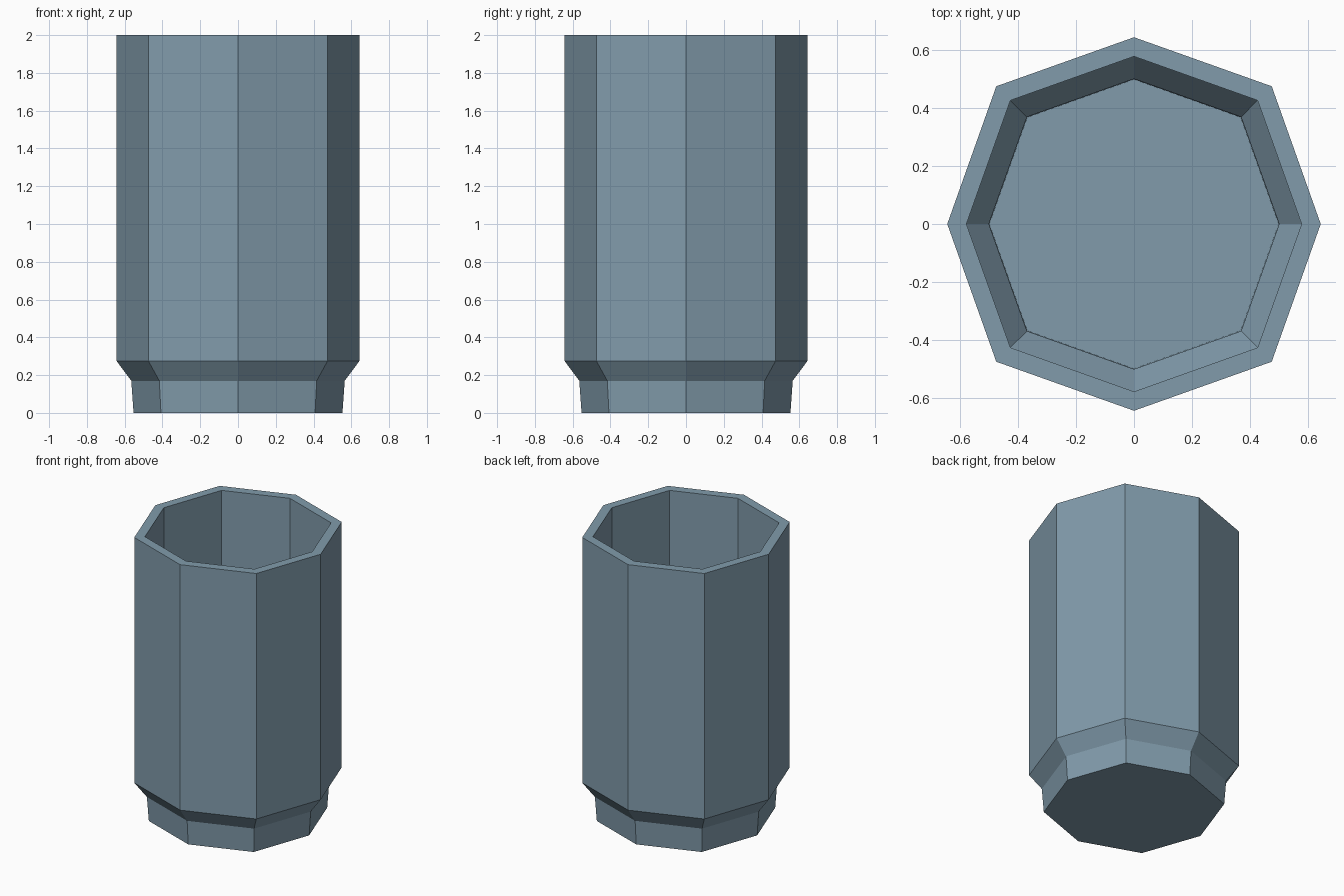
import bpy, bmesh, math

if "Cube" in bpy.data.objects:
    bpy.data.objects.remove(bpy.data.objects["Cube"])

# Material
mat = bpy.data.materials.new("blue grey")
mat.diffuse_color = (0.22, 0.33, 0.41, 1.0)
mat.use_nodes = True
mat.node_tree.nodes["Principled BSDF"].inputs["Base Color"].default_value = mat.diffuse_color

SIDES = 8
DIAGONAL = 1.043  # diagonal corners sit slightly further out than axis corners

# (axis radius, height): outside from the base up, over the rim, down inside
PROFILE = [
    (0.553, 0.0), (0.565, 0.17), (0.643, 0.275), (0.643, 2.0),
    (0.577, 2.0), (0.577, 0.30), (0.50, 0.195), (0.498, 0.06),
]


def ring(bm, radius, z):
    verts = []
    for i in range(SIDES):
        a = math.tau * i / SIDES
        r = radius * (DIAGONAL if i % 2 else 1.0)
        verts.append(bm.verts.new((r * math.cos(a), r * math.sin(a), z)))
    return verts


# Hollow octagonal cup with a stepped foot
bm = bmesh.new()
rings = [ring(bm, r, z) for r, z in PROFILE]
for lower, upper in zip(rings, rings[1:]):
    for i in range(SIDES):
        j = (i + 1) % SIDES
        bm.faces.new((lower[i], lower[j], upper[j], upper[i]))
bm.faces.new(rings[0][::-1])  # underside
bm.faces.new(rings[-1])       # inner floor
bmesh.ops.recalc_face_normals(bm, faces=bm.faces)

mesh = bpy.data.meshes.new("cup")
bm.to_mesh(mesh)
bm.free()
mesh.materials.append(mat)
cup = bpy.data.objects.new("cup", mesh)
bpy.context.collection.objects.link(cup)
